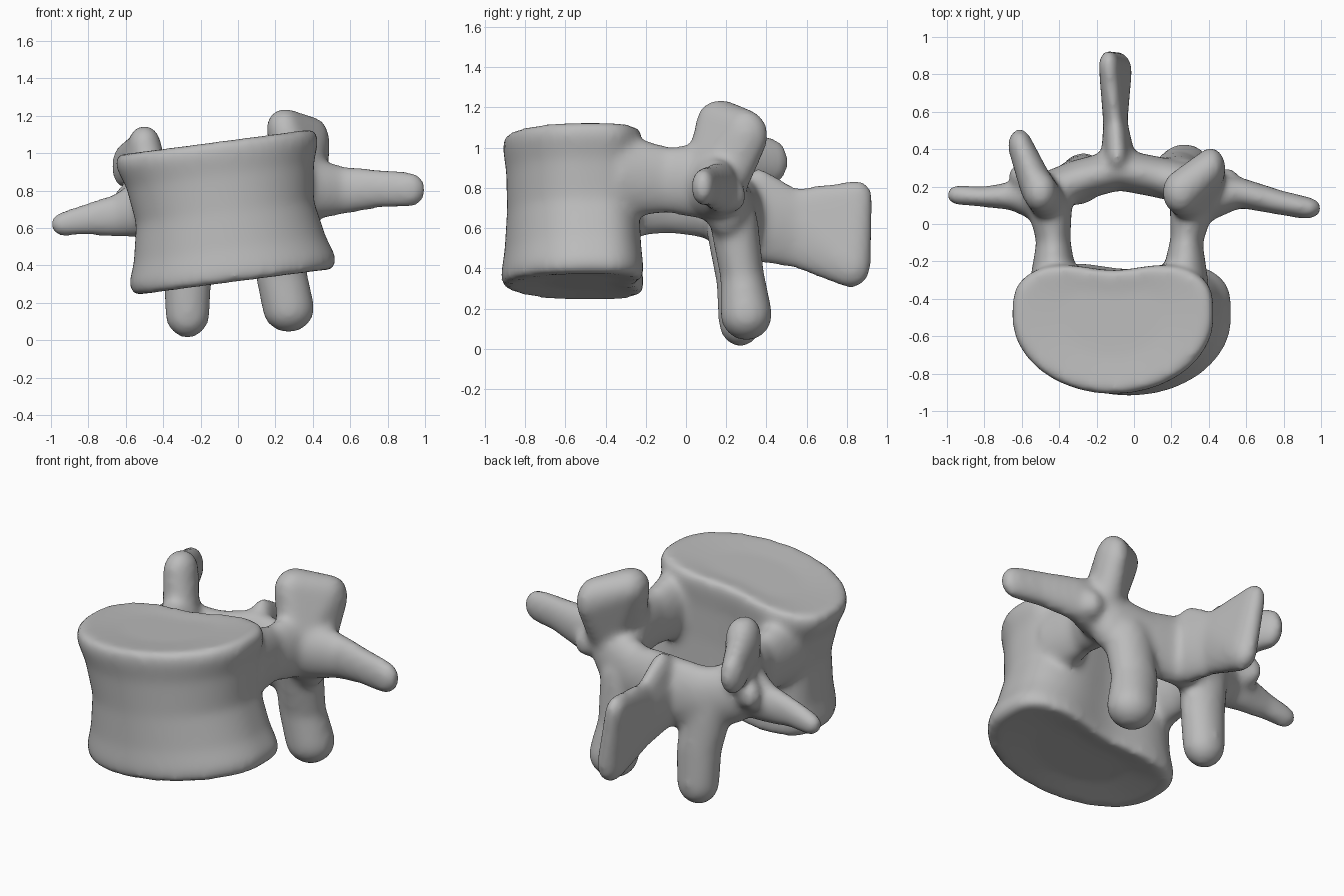
import bpy, bmesh, math
from mathutils import Matrix, Vector

cube = bpy.data.objects.get("Cube")
if cube:
    bpy.data.objects.remove(cube, do_unlink=True)

GROW = 0.01  # offsets the shrinkage of the final smoothing
bm = bmesh.new()


def hull(*balls):
    """Convex skin around ellipsoids given as (x, y, z, rx, ry, rz)."""
    part = bmesh.new()
    for x, y, z, *radii in balls:
        size = Matrix.Diagonal([r + GROW for r in radii] + [1])
        bmesh.ops.create_icosphere(part, subdivisions=3, radius=1,
                                   matrix=Matrix.Translation((x, y, z)) @ size)
    for f in list(part.faces):
        part.faces.remove(f)
    for e in list(part.edges):
        part.edges.remove(e)
    bmesh.ops.convex_hull(part, input=list(part.verts))
    loose = [v for v in part.verts if not v.link_faces]
    bmesh.ops.delete(part, geom=loose, context='VERTS')
    bmesh.ops.recalc_face_normals(part, faces=list(part.faces))
    add(part)


def add(part):
    mesh = bpy.data.meshes.new("part")
    part.to_mesh(mesh)
    part.free()
    bm.from_mesh(mesh)
    bpy.data.meshes.remove(mesh)


def chain(*balls):
    for a, b in zip(balls, balls[1:]):
        hull(a, b)


def outline(t):
    """Kidney-shaped cross-section with a hollow back."""
    c, s = math.cos(t), math.sin(t)
    x = 0.55 * c
    if s < 0:
        return x, 0.41 * s
    return x, 0.33 * s ** 0.55 - 0.075 * math.exp(-(x / 0.25) ** 2)


def loft_body(levels, steps=96):
    """Waisted drum, rolled sideways, with slightly dished end plates."""
    part = bmesh.new()
    place = Matrix.Translation((-0.07, -0.5, 0.685)) @ Matrix.Rotation(math.radians(-7.5), 4, 'Y')
    rings = []
    for h, sx, sy in levels:
        ring = []
        for i in range(steps):
            x, y = outline(2 * math.pi * i / steps)
            ring.append(part.verts.new(place @ Vector((x * sx, y * sy, h))))
        rings.append(ring)
    for a, b in zip(rings, rings[1:]):
        for i in range(steps):
            j = (i + 1) % steps
            part.faces.new((a[i], a[j], b[j], b[i]))
    part.faces.new(rings[0][::-1])
    part.faces.new(rings[-1])
    bmesh.ops.triangulate(part, faces=[f for f in part.faces if len(f.verts) > 4])
    bmesh.ops.recalc_face_normals(part, faces=list(part.faces))
    add(part)


# Main drum
loft_body([(-0.36, 0.5, 0.5), (-0.38, 0.95, 0.96), (-0.36, 1.0, 1.02), (-0.31, 1.01, 1.02),
           (-0.2, 0.94, 0.98), (0, 0.87, 0.95), (0.2, 0.92, 0.96),
           (0.31, 0.99, 1.0), (0.36, 0.98, 0.99), (0.38, 0.93, 0.94), (0.365, 0.5, 0.5)])

# Pedicles bridging the drum and the arch
chain((0.27, -0.32, 0.86, 0.12, 0.1, 0.2), (0.28, -0.09, 0.84, 0.075, 0.1, 0.155),
      (0.31, 0.1, 0.83, 0.11, 0.1, 0.18))
chain((-0.43, -0.32, 0.76, 0.12, 0.1, 0.2), (-0.43, -0.09, 0.74, 0.08, 0.1, 0.155),
      (-0.45, 0.1, 0.74, 0.11, 0.1, 0.18))

# Upper joint plates
hull((0.33, 0.1, 0.85, 0.1, 0.1, 0.12), (0.25, 0.17, 1.13, 0.09, 0.11, 0.1),
     (0.41, 0.3, 1.06, 0.07, 0.1, 0.12), (0.38, 0.2, 0.8, 0.09, 0.08, 0.12))
hull((-0.45, 0.1, 0.78, 0.09, 0.09, 0.12), (-0.5, 0.17, 1.04, 0.08, 0.1, 0.1),
     (-0.53, 0.24, 0.85, 0.07, 0.08, 0.12))
chain((-0.52, 0.2, 0.97, 0.08, 0.1, 0.14), (-0.61, 0.42, 0.93, 0.055, 0.08, 0.11))

# Small knobs behind the roots of the side processes
hull((0.42, 0.18, 0.78, 0.08, 0.08, 0.1), (0.5, 0.24, 0.76, 0.05, 0.05, 0.07))
hull((-0.54, 0.18, 0.72, 0.08, 0.08, 0.1), (-0.62, 0.26, 0.74, 0.04, 0.05, 0.07))

# Side processes
chain((0.38, 0.14, 0.81, 0.1, 0.12, 0.16), (0.55, 0.17, 0.8, 0.1, 0.07, 0.12),
      (0.75, 0.12, 0.81, 0.1, 0.055, 0.095), (0.92, 0.085, 0.805, 0.075, 0.05, 0.085))
chain((-0.46, 0.12, 0.72, 0.1, 0.12, 0.16), (-0.62, 0.15, 0.67, 0.1, 0.07, 0.11),
      (-0.8, 0.145, 0.645, 0.1, 0.045, 0.075), (-0.94, 0.155, 0.62, 0.055, 0.045, 0.055))

# Laminae closing the arch behind the hole
spine_root = (-0.08, 0.29, 0.65, 0.09, 0.1, 0.2)
chain((0.34, 0.2, 0.72, 0.1, 0.1, 0.16), (0.13, 0.25, 0.65, 0.1, 0.1, 0.18), spine_root)
chain((-0.46, 0.17, 0.68, 0.1, 0.1, 0.16), (-0.28, 0.24, 0.63, 0.1, 0.1, 0.18), spine_root)

# Lower joint plates
chain((0.24, 0.24, 0.62, 0.13, 0.11, 0.13), (0.23, 0.28, 0.36, 0.13, 0.1, 0.1),
      (0.27, 0.3, 0.17, 0.13, 0.12, 0.12))
chain((-0.31, 0.22, 0.6, 0.13, 0.11, 0.13), (-0.27, 0.26, 0.34, 0.12, 0.1, 0.1),
      (-0.27, 0.27, 0.14, 0.11, 0.1, 0.12))

# Rear blade
blade_mid = (-0.1, 0.54, 0.6, 0.055, 0.07, 0.19)
hull(spine_root, blade_mid)
hull((-0.09, 0.36, 0.78, 0.05, 0.08, 0.11), blade_mid)
hull(blade_mid, (-0.135, 0.85, 0.75, 0.045, 0.07, 0.08), (-0.08, 0.82, 0.41, 0.06, 0.09, 0.1))

# Fuse all parts into one smooth bone
mesh = bpy.data.meshes.new("vertebra")
bm.to_mesh(mesh)
bm.free()
bone = bpy.data.objects.new("vertebra", mesh)
bpy.context.scene.collection.objects.link(bone)

fuse = bone.modifiers.new("fuse", 'REMESH')
fuse.mode = 'VOXEL'
fuse.voxel_size = 0.018
fuse.use_smooth_shade = True
soften = bone.modifiers.new("soften", 'SMOOTH')
soften.factor = 0.5
soften.iterations = 18

# Plain grey bone colour
grey = bpy.data.materials.new("bone grey")
grey.use_nodes = True
colour = (0.5, 0.5, 0.5, 1)
grey.diffuse_color = colour
grey.node_tree.nodes["Principled BSDF"].inputs["Base Color"].default_value = colour
mesh.materials.append(grey)
for p in mesh.polygons:
    p.use_smooth = True
